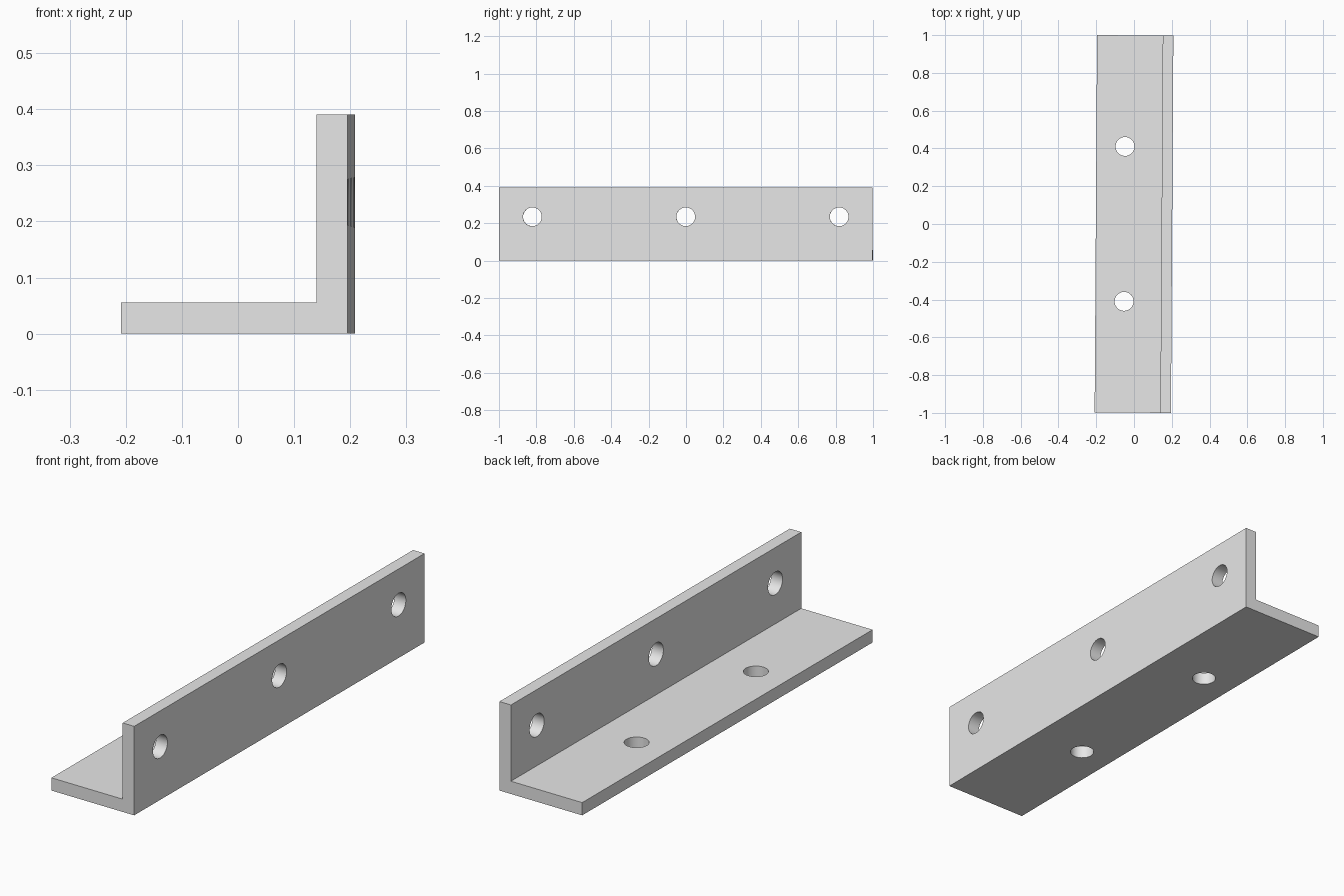
import bpy, bmesh, math

if "Cube" in bpy.data.objects:
    bpy.data.objects.remove(bpy.data.objects["Cube"], do_unlink=True)

HALF_W, HEIGHT, THICK, LENGTH = 0.202, 0.391, 0.056, 1.9974
HOLE_R, SKEW = 0.05, -0.0065

# Plain grey metal
grey = bpy.data.materials.new("grey_metal")
grey.use_nodes = True
colour = (0.8, 0.8, 0.8, 1)
grey.diffuse_color = colour
grey.node_tree.nodes["Principled BSDF"].inputs["Base Color"].default_value = colour

# L-shaped section extruded along y
inner = HALF_W - THICK
profile = [(-HALF_W, 0), (HALF_W, 0), (HALF_W, HEIGHT),
           (inner, HEIGHT), (inner, THICK), (-HALF_W, THICK)]
bm = bmesh.new()
section = bm.faces.new([bm.verts.new((x, -LENGTH / 2, z)) for x, z in profile])
ext = bmesh.ops.extrude_face_region(bm, geom=[section])
bmesh.ops.translate(bm, vec=(0, LENGTH, 0),
                    verts=[v for v in ext["geom"] if isinstance(v, bmesh.types.BMVert)])
bmesh.ops.recalc_face_normals(bm, faces=bm.faces)
mesh = bpy.data.meshes.new("angle_bracket")
bm.to_mesh(mesh)
bm.free()
bracket = bpy.data.objects.new("angle_bracket", mesh)
bpy.context.collection.objects.link(bracket)
mesh.materials.append(grey)


def drill(location, rotation):
    """Cut one round bolt hole through the bracket."""
    bpy.ops.mesh.primitive_cylinder_add(vertices=48, radius=HOLE_R, depth=0.15,
                                        location=location, rotation=rotation)
    cutter = bpy.context.object
    cutter.name = "hole_cutter"
    cutter.hide_render = True
    cutter.data.materials.append(grey)
    bpy.context.view_layer.objects.active = bracket
    cut = bracket.modifiers.new("bolt_hole", 'BOOLEAN')
    cut.operation, cut.solver, cut.object = 'DIFFERENCE', 'EXACT', cutter
    bpy.ops.object.modifier_apply(modifier=cut.name)
    bpy.data.objects.remove(cutter, do_unlink=True)


# Three holes in the upright leg, two in the flat leg
for y in (-0.82, 0, 0.82):
    drill((HALF_W - THICK / 2, y, 0.234), (0, math.pi / 2, 0))
for y in (-0.41, 0.41):
    drill((-0.05, y, THICK / 2), (0, 0, 0))

# Smooth hole walls with crisp edges, then the slight turn of the bar
bpy.ops.object.select_all(action='DESELECT')
bracket.select_set(True)
bpy.context.view_layer.objects.active = bracket
bpy.ops.object.shade_smooth_by_angle(angle=math.radians(30))
bracket.rotation_euler.z = SKEW
